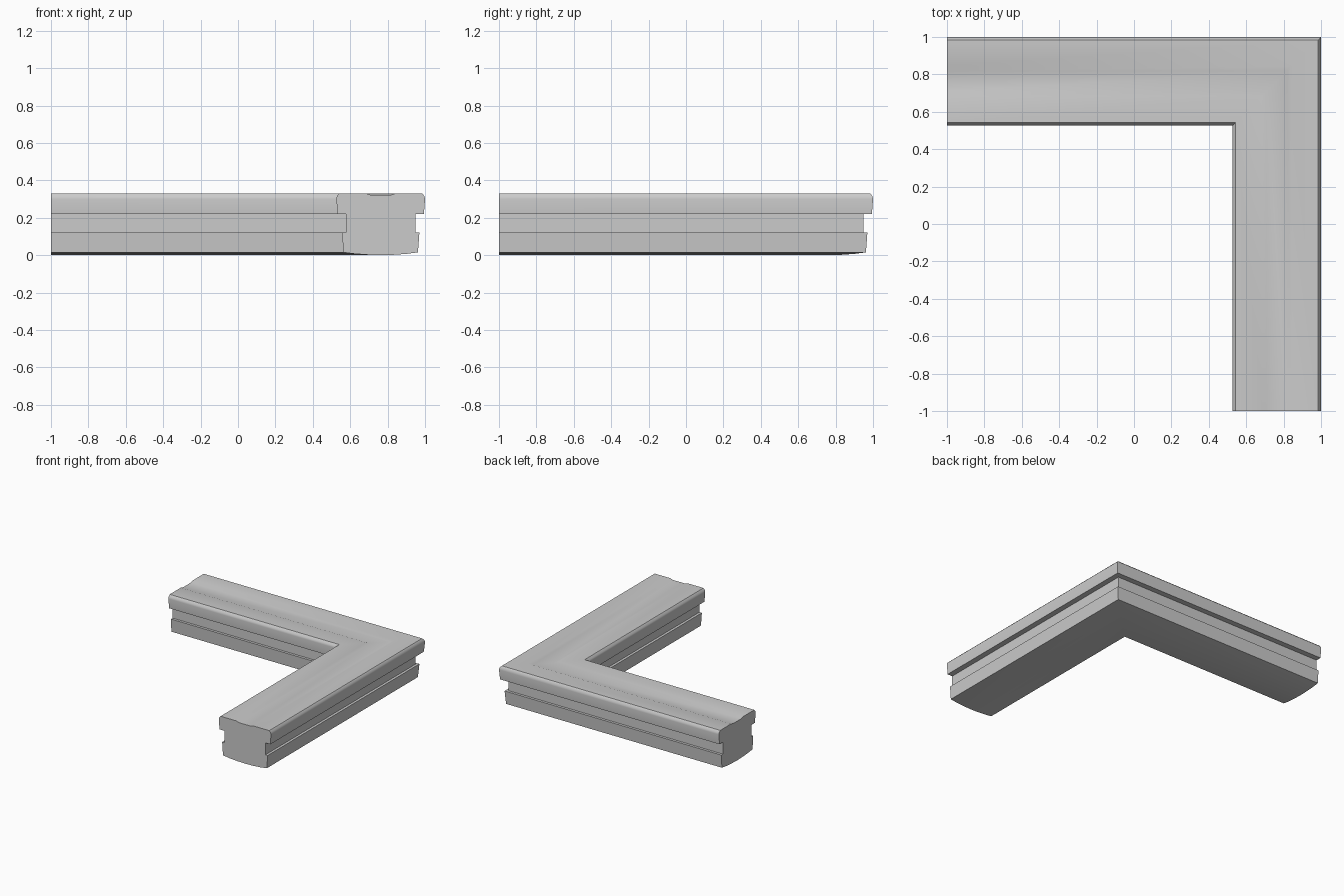
import bpy
import bmesh
import math

cube = bpy.data.objects.get("Cube")
if cube:
    bpy.data.objects.remove(cube, do_unlink=True)

grey = bpy.data.materials.new("plain grey")
grey.use_nodes = True
colour = (0.6, 0.6, 0.6, 1)
grey.diffuse_color = colour
grey.node_tree.nodes["Principled BSDF"].inputs["Base Color"].default_value = colour

CENTRE = 0.763

# Half of the moulding section, from bottom centre to top centre: (offset, height)
half = [(0.0, 0.0), (0.07, 0.002), (0.14, 0.007), (0.199, 0.015),
        (0.207, 0.122), (0.186, 0.122), (0.186, 0.22),
        (0.231, 0.22), (0.237, 0.30), (0.234, 0.316), (0.221, 0.33),
        (0.079, 0.33), (0.055, 0.322)]
section = half + [(-u, z) for u, z in reversed(half[1:])]


def ring(bm, place):
    return [bm.verts.new(place(CENTRE + u, z)) for u, z in section]


# Sweep the section along two legs that meet in a mitre
bm = bmesh.new()
rings = [ring(bm, lambda d, z: (d, -1, z)),
         ring(bm, lambda d, z: (d, d, z)),
         ring(bm, lambda d, z: (-1, d, z))]
count = len(section)
for a, b in zip(rings, rings[1:]):
    for i in range(count):
        j = (i + 1) % count
        bm.faces.new((a[i], a[j], b[j], b[i]))
bm.faces.new(rings[0])
bm.faces.new(rings[-1])
bmesh.ops.recalc_face_normals(bm, faces=bm.faces)

mesh = bpy.data.meshes.new("corner_moulding")
bm.to_mesh(mesh)
bm.free()
mesh.materials.append(grey)
moulding = bpy.data.objects.new("corner_moulding", mesh)
bpy.context.collection.objects.link(moulding)

# Smooth the rounded edges only
bpy.ops.object.select_all(action="DESELECT")
moulding.select_set(True)
bpy.context.view_layer.objects.active = moulding
bpy.ops.object.shade_smooth_by_angle(angle=math.radians(45))
